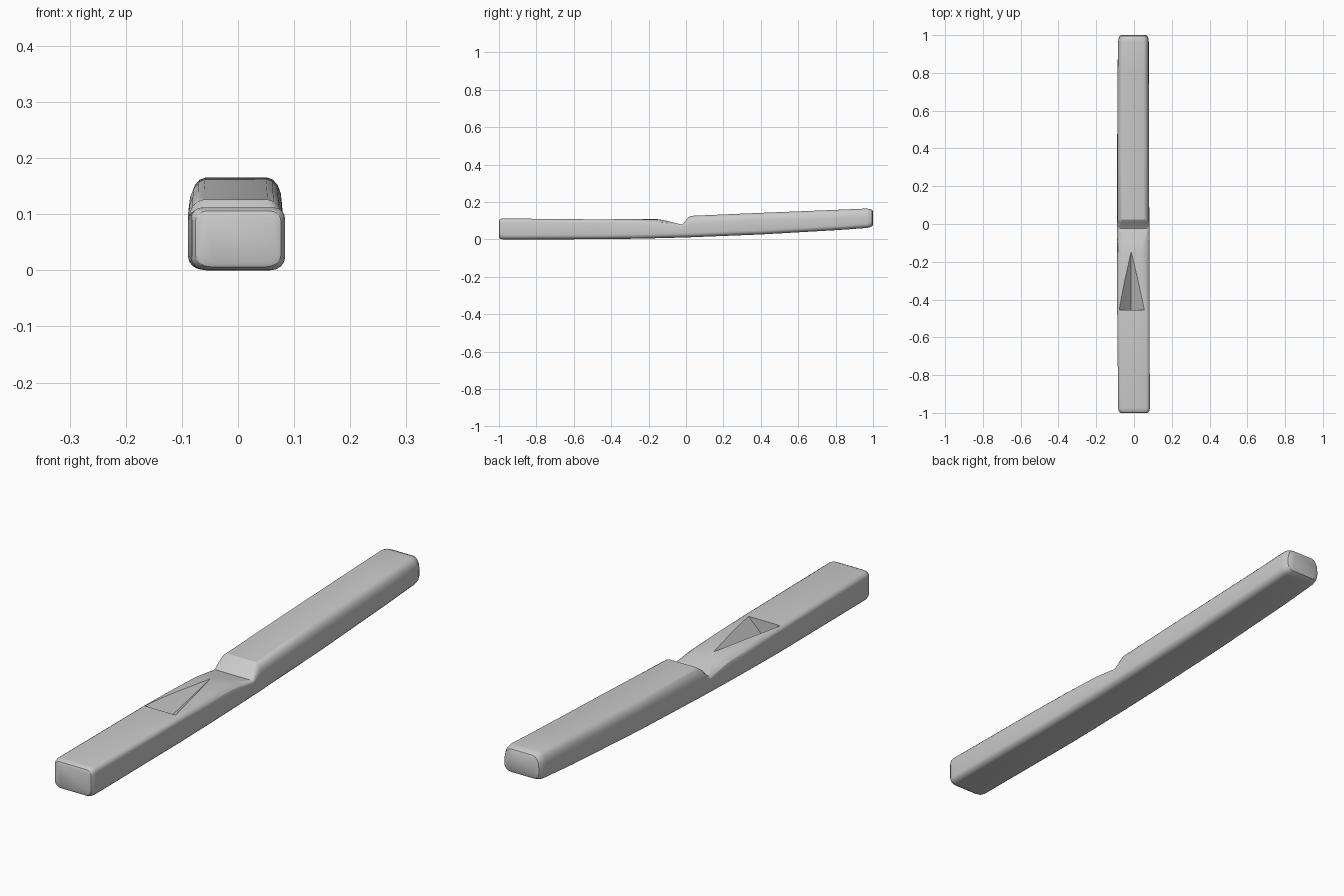
import bpy, bmesh, math
from mathutils import Vector

if "Cube" in bpy.data.objects:
    bpy.data.objects.remove(bpy.data.objects["Cube"])

# Top profile: y, top height, top corner width, top corner height
profile = [
    (-0.975, 0.112, 0.020, 0.020),
    (-0.455, 0.107, 0.020, 0.016),
    (-0.300, 0.109, 0.034, 0.022),
    (-0.150, 0.108, 0.050, 0.026),
    (-0.100, 0.099, 0.045, 0.020),
    (-0.025, 0.080, 0.012, 0.010),
    (-0.015, 0.085, 0.014, 0.015),
    (0.008, 0.114, 0.026, 0.035),
    (0.025, 0.126, 0.028, 0.040),
    (0.400, 0.142, 0.028, 0.042),
    (0.800, 0.158, 0.028, 0.044),
    (0.965, 0.165, 0.026, 0.044),
]
END_ROUND = 3      # extra rings rounding each end
CORNER_SEG = 4     # segments per long corner


def ring(y, top, tw, th, inset=0.0):
    """Rounded rectangle at y; the underside curves up towards the back."""
    taper = 0.006 * abs(y) ** 6
    x0, x1 = -0.089 + taper + inset, 0.081 + inset * -1 - 0.003 * y
    z0, z1 = 0.022 * max(0, y + 0.7) ** 2 + inset * 0.9, top - inset * 0.9
    bw, bh = 0.026, 0.023
    corners = [(x1 - tw, z1 - th, tw, th), (x0 + tw, z1 - th, tw, th),
               (x0 + bw, z0 + bh, bw, bh), (x1 - bw, z0 + bh, bw, bh)]
    pts = []
    for k, (cx, cz, rx, rz) in enumerate(corners):
        for i in range(CORNER_SEG + 1):
            a = math.radians(90 * (k + i / CORNER_SEG))
            pts.append((cx + rx * math.cos(a), y, cz + rz * math.sin(a)))
    return pts


def end_rings(station, y_end, inset):
    """Rings that round the bar over from a station to its end plane."""
    y, top, tw, th = station
    rings = []
    for i in range(1, END_ROUND + 1):
        a = math.pi / 2 * i / END_ROUND
        rings.append(ring(y + (y_end - y) * math.sin(a), top, tw, th,
                          inset * (1 - math.cos(a))))
    return rings


def make_object(name, bm):
    bmesh.ops.recalc_face_normals(bm, faces=bm.faces)
    mesh = bpy.data.meshes.new(name)
    bm.to_mesh(mesh)
    bm.free()
    obj = bpy.data.objects.new(name, mesh)
    bpy.context.collection.objects.link(obj)
    return obj


# Bar body: loft through the profile, rounded and capped at both ends
sections = (end_rings(profile[0], -1.0, 0.014)[::-1]
            + [ring(*s) for s in profile]
            + end_rings(profile[-1], 1.0, 0.016))
bm = bmesh.new()
loops = [[bm.verts.new(p) for p in s] for s in sections]
for a, b in zip(loops, loops[1:]):
    for i in range(len(a)):
        j = (i + 1) % len(a)
        bm.faces.new((a[i], a[j], b[j], b[i]))
bm.faces.new(loops[0])
bm.faces.new(loops[-1])
bar = make_object("notched_bar", bm)

# Tapered V groove: a tetrahedron grown out of its deepest point
deep = Vector((-0.015, -0.455, 0.04))
rim = [Vector(p) for p in ((-0.08, -0.455, 0.107), (0.055, -0.455, 0.107), (-0.015, -0.15, 0.107))]
bm = bmesh.new()
verts = [bm.verts.new(deep)] + [bm.verts.new(deep + (p - deep) * 1.3) for p in rim]
for i in range(4):
    bm.faces.new([v for k, v in enumerate(verts) if k != i])
cutter = make_object("groove_cutter", bm)
cutter.hide_render = True

groove = bar.modifiers.new("groove", 'BOOLEAN')
groove.operation = 'DIFFERENCE'
groove.solver = 'EXACT'
groove.object = cutter
bpy.context.view_layer.objects.active = bar
bar.select_set(True)
bpy.ops.object.modifier_apply(modifier=groove.name)
bpy.data.objects.remove(cutter)

# Smooth rounded corners, crisp creases at the notch and groove
bpy.ops.object.shade_smooth_by_angle(angle=math.radians(30))
